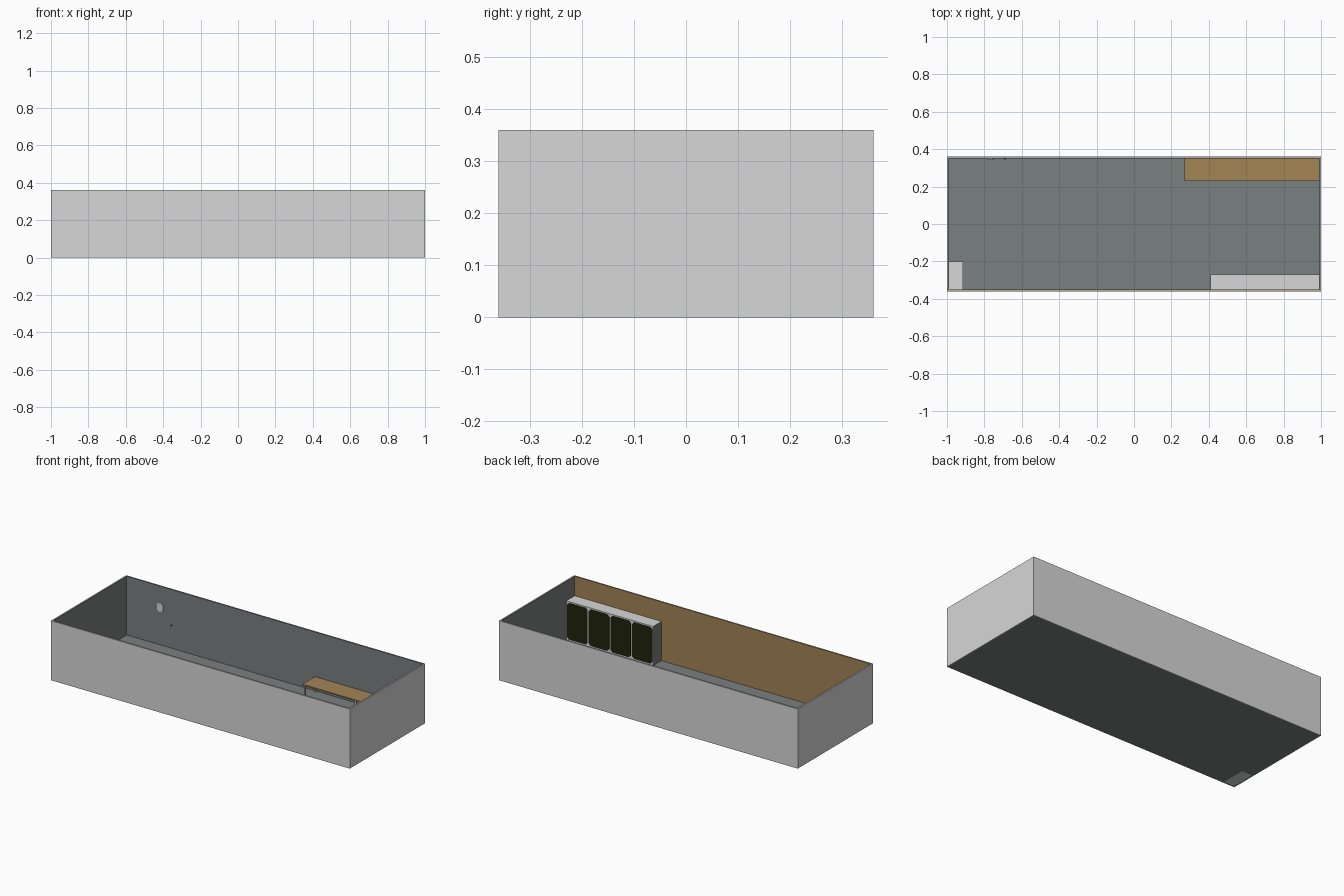
import bpy, bmesh, math
from mathutils import Matrix

if "Cube" in bpy.data.objects:
    bpy.data.objects.remove(bpy.data.objects["Cube"])


def material(name, rgb):
    m = bpy.data.materials.new(name)
    m.diffuse_color = (*rgb, 1)
    m.use_nodes = True
    m.node_tree.nodes["Principled BSDF"].inputs["Base Color"].default_value = m.diffuse_color
    return m


WHITE = material("white", (0.68, 0.68, 0.68))
GREY = material("slate grey", (0.195, 0.215, 0.215))
WOOD = material("wood brown", (0.36, 0.233, 0.09))
BLACK = material("olive black", (0.014, 0.016, 0.004))


def finish(name, bm, mat, matrix=Matrix()):
    bmesh.ops.recalc_face_normals(bm, faces=bm.faces)
    bm.transform(matrix)
    mesh = bpy.data.meshes.new(name)
    bm.to_mesh(mesh)
    bm.free()
    mesh.materials.append(mat)
    ob = bpy.data.objects.new(name, mesh)
    bpy.context.collection.objects.link(ob)
    return ob


def box(name, lo, hi, mat, matrix=Matrix()):
    """Box between two opposite corners."""
    bm = bmesh.new()
    bmesh.ops.create_cube(bm, size=1)
    for v in bm.verts:
        v.co = [a + (c + 0.5) * (b - a) for a, b, c in zip(lo, hi, v.co)]
    return finish(name, bm, mat, matrix)


def panel(name, x0, x1, z0, z1, y0, y1, cut, mat, matrix=Matrix()):
    """Upright plate with clipped corners, facing +y."""
    pts = [(x0 + cut, z0), (x1 - cut, z0), (x1, z0 + cut), (x1, z1 - cut),
           (x1 - cut, z1), (x0 + cut, z1), (x0, z1 - cut), (x0, z0 + cut)]
    bm = bmesh.new()
    f = bm.faces.new([bm.verts.new((x, y0, z)) for x, z in pts])
    ext = bmesh.ops.extrude_face_region(bm, geom=[f])
    for v in ext["geom"]:
        if isinstance(v, bmesh.types.BMVert):
            v.co.y = y1
    return finish(name, bm, mat, matrix)


X, Y, H, S = 1.0, 0.36, 0.36, 0.005   # half length, half width, height, skin

# Outer shell walls
for s, side in ((-1, "left"), (1, "right")):
    xs = sorted((s * X, s * (X - S)))
    box(side + "_wall_outside", (xs[0], -Y, 0), (xs[1], Y, H), WHITE)
for s, side in ((-1, "front"), (1, "back")):
    ys = sorted((s * Y, s * (Y - S)))
    box(side + "_wall_outside", (-X + S, ys[0], 0), (X - S, ys[1], H), WHITE)

# Inner linings: wood on the front wall, grey on the others
for s, side in ((-1, "left"), (1, "right")):
    xs = sorted((s * (X - S), s * (X - 2 * S)))
    box(side + "_wall_lining", (xs[0], -Y + S, 0.001), (xs[1], Y - S, H), GREY)
box("back_wall_lining", (-X + 2 * S, Y - 2 * S, 0.001), (X - 2 * S, Y - S, H), GREY)
box("front_wall_lining", (-X + 2 * S, -Y + S, 0.001), (X - 2 * S, -Y + 2 * S, H), WOOD)

# Floor
box("floor", (-X + S, -Y + S, 0.001), (X - S, Y - S, 0.005), GREY)


def cabinet(name, w, d, z0, h, bays, matrix):
    """Cabinet facing +y: grey body, white top, base and frame, dark doors."""
    box(name + "_body", (0, 0, z0 + 0.002), (w, d - 0.005, h - 0.003), GREY, matrix)
    box(name + "_top", (0, 0, h - 0.003), (w, d, h), WHITE, matrix)
    box(name + "_base", (0, 0, z0), (w, d - 0.005, z0 + 0.002), WHITE, matrix)
    box(name + "_frame", (0, d - 0.005, 0.006), (w, d - 0.002, h - 0.003), WHITE, matrix)
    bay = w / bays
    for i in range(bays):
        panel(f"{name}_door_{i + 1}", i * bay + 0.004, (i + 1) * bay - 0.004,
              0.012, h - 0.009, d - 0.002, d, 0.014, BLACK, matrix)


# Row of four cabinets on the front wall, one more at the left wall
cabinet("cabinet_row", 0.58, 0.08, 0.002, 0.242, 4, Matrix.Translation((0.41, -0.35, 0)))
cabinet("side_cabinet", 0.15, 0.075, 0.0, 0.242, 1,
        Matrix.Translation((-0.99, -0.20, 0)) @ Matrix.Rotation(-math.pi / 2, 4, 'Z'))

# Two tables end to end along the back wall
for n, x0 in enumerate((0.27, 0.63)):
    x1, y0, y1, top = x0 + 0.36, 0.23, 0.35, 0.09
    box(f"table_top_{n + 1}", (x0, y0, top - 0.007), (x1, y1, top), WOOD)
    for lx in (x0 + 0.006, x1 - 0.014):
        for ly in (y0 + 0.006, y1 - 0.014):
            box("table_leg", (lx, ly, 0.005), (lx + 0.008, ly + 0.008, top - 0.007), WHITE)

# Wall plate and small knob on the back wall
panel("wall_plate", -0.785, -0.745, 0.207, 0.261, 0.345, 0.35, 0.012, WHITE)
panel("wall_knob", -0.694, -0.686, 0.139, 0.147, 0.344, 0.35, 0.002, BLACK)
